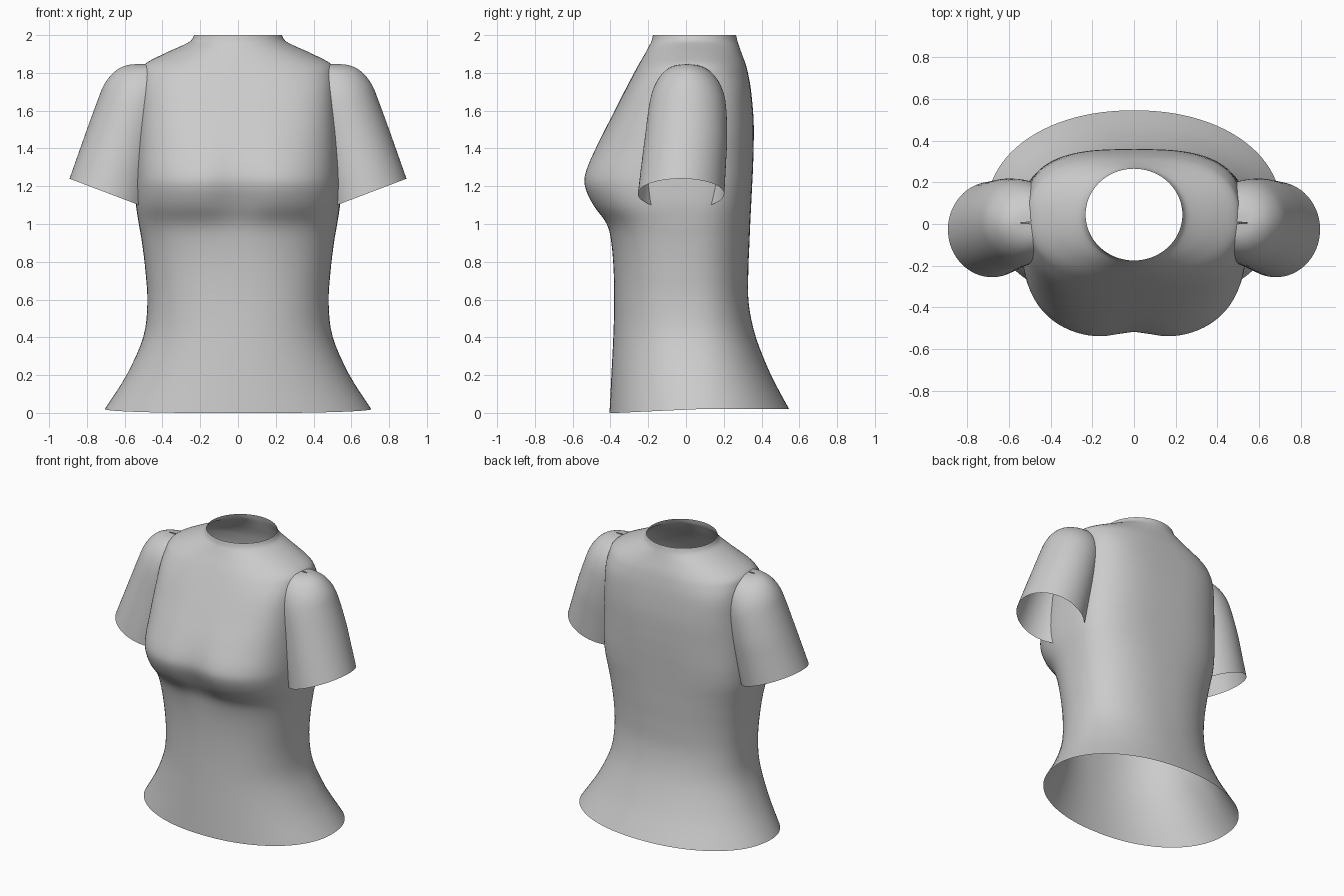
import bpy, math


def smooth_rows(rows, steps):
    """Catmull-Rom interpolation through the rows of section parameters."""
    out = []
    for i in range(len(rows) - 1):
        p0, p1 = rows[max(i - 1, 0)], rows[i]
        p2, p3 = rows[i + 1], rows[min(i + 2, len(rows) - 1)]
        for s in range(steps):
            t = s / steps
            out.append([0.5 * (2 * b + (c - a) * t + (2 * a - 5 * b + 4 * c - d) * t * t
                               + (3 * b - a - 3 * c + d) * t ** 3)
                        for a, b, c, d in zip(p0, p1, p2, p3)])
    out.append(list(rows[-1]))
    return out


def loft(name, rings, closed):
    """Skin a list of equally long point rings into a smooth open shell."""
    n = len(rings[0])
    verts = [p for r in rings for p in r]
    faces = []
    for j in range(len(rings) - 1):
        for i in range(n if closed else n - 1):
            k = (i + 1) % n
            faces.append((j * n + i, j * n + k, (j + 1) * n + k, (j + 1) * n + i))
    me = bpy.data.meshes.new(name)
    me.from_pydata(verts, [], faces)
    me.polygons.foreach_set("use_smooth", [True] * len(faces))
    me.update()
    ob = bpy.data.objects.new(name, me)
    bpy.context.collection.objects.link(ob)
    return ob


def spow(v, e):
    return math.copysign(abs(v) ** e, v)


# Torso sections: z, half width, front y, back y, centre y, squareness, chest dip
torso = [
    (0.01, 0.705, -0.405, 0.545, 0.07, 2.1, 0),
    (0.20, 0.590, -0.395, 0.450, 0.05, 2.15, 0),
    (0.40, 0.502, -0.385, 0.370, 0.03, 2.25, 0),
    (0.58, 0.480, -0.380, 0.332, 0.02, 2.35, 0),
    (0.75, 0.490, -0.383, 0.330, 0.01, 2.4, 0),
    (0.90, 0.508, -0.398, 0.336, 0.01, 2.5, 0.003),
    (1.00, 0.525, -0.428, 0.340, 0.01, 2.6, 0.012),
    (1.10, 0.540, -0.503, 0.345, 0.01, 2.75, 0.035),
    (1.20, 0.543, -0.547, 0.350, 0.01, 2.85, 0.036),
    (1.28, 0.542, -0.540, 0.354, 0.01, 2.85, 0.028),
    (1.40, 0.538, -0.485, 0.358, 0.01, 2.85, 0.012),
    (1.55, 0.528, -0.405, 0.358, 0.01, 3.0, 0.002),
    (1.70, 0.518, -0.327, 0.345, 0.02, 3.1, 0),
    (1.79, 0.512, -0.280, 0.330, 0.025, 2.7, 0),
    (1.845, 0.495, -0.250, 0.316, 0.03, 2.3, 0),
    (1.90, 0.395, -0.218, 0.296, 0.04, 2.1, 0),
    (1.945, 0.295, -0.194, 0.280, 0.045, 2.0, 0),
    (1.97, 0.250, -0.182, 0.272, 0.045, 2.0, 0),
    (2.00, 0.232, -0.175, 0.265, 0.045, 2.0, 0),
]
N = 96
rings = []
for z, w, yf, yb, yc, n, dip in smooth_rows(torso, 4):
    ring = []
    for i in range(N):
        a = 2 * math.pi * i / N
        x = w * spow(math.cos(a), 2 / n)
        s = spow(math.sin(a), 2 / n)
        y = yc + s * ((yb - yc) if s > 0 else (yc - yf))
        if s < 0:
            y += dip * math.exp(-(x / 0.12) ** 2)
        # hem rises slightly toward the back
        lift = max(0, 1 - z / 0.2) * 0.012 * max(-1, min(1, (y + 0.15) / 0.25))
        ring.append((x, y, z + lift))
    rings.append(ring)
loft("shirt_body", rings, True)

# Sleeve layers: outer z, outer x, half depth, centre y, centre x, tilt, inner x
sleeve = [
    (1.846, 0.545, 0.004, 0.005, 0.485, 0.00, 0.48),
    (1.840, 0.590, 0.060, 0.005, 0.490, 0.00, 0.48),
    (1.820, 0.635, 0.105, 0.006, 0.500, 0.00, 0.48),
    (1.785, 0.675, 0.147, 0.008, 0.510, 0.03, 0.475),
    (1.730, 0.713, 0.182, 0.009, 0.525, 0.07, 0.475),
    (1.650, 0.745, 0.204, 0.008, 0.550, 0.13, 0.475),
    (1.500, 0.800, 0.218, 0.000, 0.600, 0.22, 0.48),
    (1.370, 0.846, 0.224, -0.013, 0.640, 0.30, 0.49),
    (1.240, 0.892, 0.229, -0.026, 0.680, 0.38, 0.50),
]
M = 48
layers = []
for z, xo, ry, yc, xc, k, xi in smooth_rows(sleeve, 4):
    rx = xo - xc
    amax = math.acos(max(-1, min(1, (xi - xc) / rx)))
    layer = []
    for i in range(M + 1):
        a = -amax + 2 * amax * i / M
        x = xc + rx * math.cos(a)
        layer.append((x, yc + ry * math.sin(a), z - k * (xo - x)))
    layers.append(layer)

# Right and left sleeves
for side, sgn in (("right", 1), ("left", -1)):
    pts = [[(sgn * x, y, z) for x, y, z in l] for l in layers]
    loft("sleeve_" + side, pts if sgn < 0 else pts[::-1], False)
